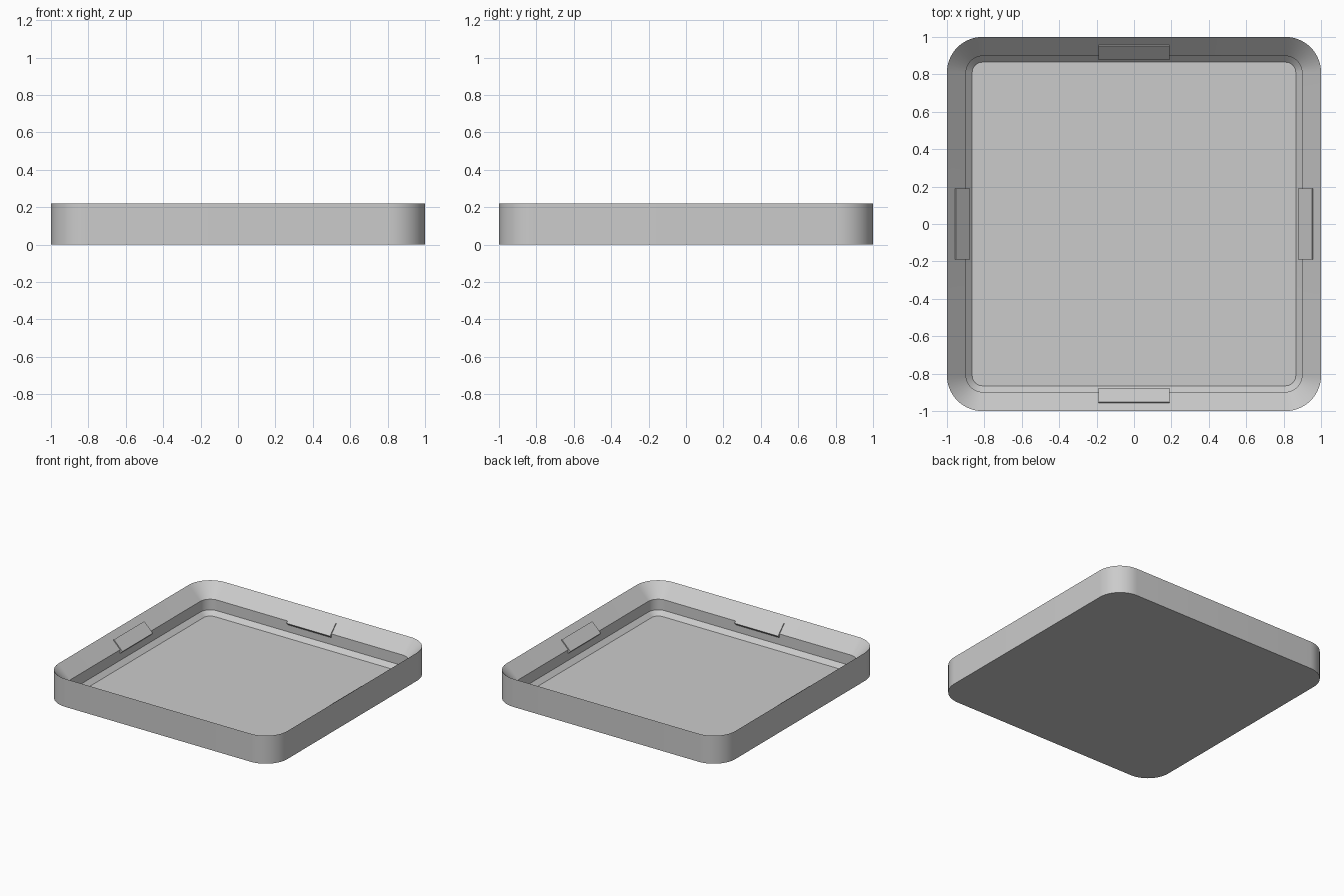
import bpy, bmesh
from math import sin, cos, pi
from mathutils import Matrix, Vector

cube = bpy.data.objects.get("Cube")
if cube:
    bpy.data.objects.remove(cube, do_unlink=True)

GREY = (0.6, 0.6, 0.6, 1)
grey = bpy.data.materials.new("light grey")
grey.use_nodes = True
grey.diffuse_color = GREY
grey.node_tree.nodes["Principled BSDF"].inputs["Base Color"].default_value = GREY

CENTRE = 0.81      # corner arc centres
SEGMENTS = 14      # segments per corner
HEIGHT = 0.2214


def finish(bm, name):
    bmesh.ops.recalc_face_normals(bm, faces=bm.faces)
    mesh = bpy.data.meshes.new(name)
    bm.to_mesh(mesh)
    bm.free()
    mesh.materials.append(grey)
    obj = bpy.data.objects.new(name, mesh)
    bpy.context.collection.objects.link(obj)
    return obj


def rounded_square(bm, half, z):
    radius = half - CENTRE
    ring = []
    for corner in range(4):
        a0 = corner * pi / 2
        turn = Matrix.Rotation(a0, 3, 'Z')
        mid = turn @ Vector((CENTRE, CENTRE, z))
        for i in range(SEGMENTS + 1):
            a = a0 + pi / 2 * i / SEGMENTS
            ring.append(bm.verts.new(mid + radius * Vector((cos(a), sin(a), 0))))
    return ring


# Tray: outer wall, sloped lip, straight step, small chamfer and thin floor
profile = [(1.0, 0), (1.0, HEIGHT), (0.898, 0.119), (0.898, 0.0345), (0.865, 0.0015)]
bm = bmesh.new()
rings = [rounded_square(bm, half, z) for half, z in profile]
for a, b in zip(rings, rings[1:]):
    n = len(a)
    for i in range(n):
        j = (i + 1) % n
        bm.faces.new((a[i], a[j], b[j], b[i]))
bm.faces.new(rings[0])
bm.faces.new(rings[-1])
tray = finish(bm, "tray")
bpy.ops.object.select_all(action='DESELECT')
tray.select_set(True)
bpy.context.view_layer.objects.active = tray
bpy.ops.object.shade_smooth_by_angle(angle=pi / 6)

# Clips: a bar lying on the sloped lip at the middle of each side
for k, side in enumerate(("left", "back", "right", "front")):
    bm = bmesh.new()
    place = (Matrix.Rotation(k * pi / 2, 4, 'Z')
             @ Matrix.Translation((0.926, 0, 0.136))
             @ Matrix.Rotation(-pi / 4, 4, 'Y')
             @ Matrix.Diagonal((0.106, 0.38, 0.032, 1)))
    bmesh.ops.create_cube(bm, size=1, matrix=place)
    finish(bm, side + "_clip")
